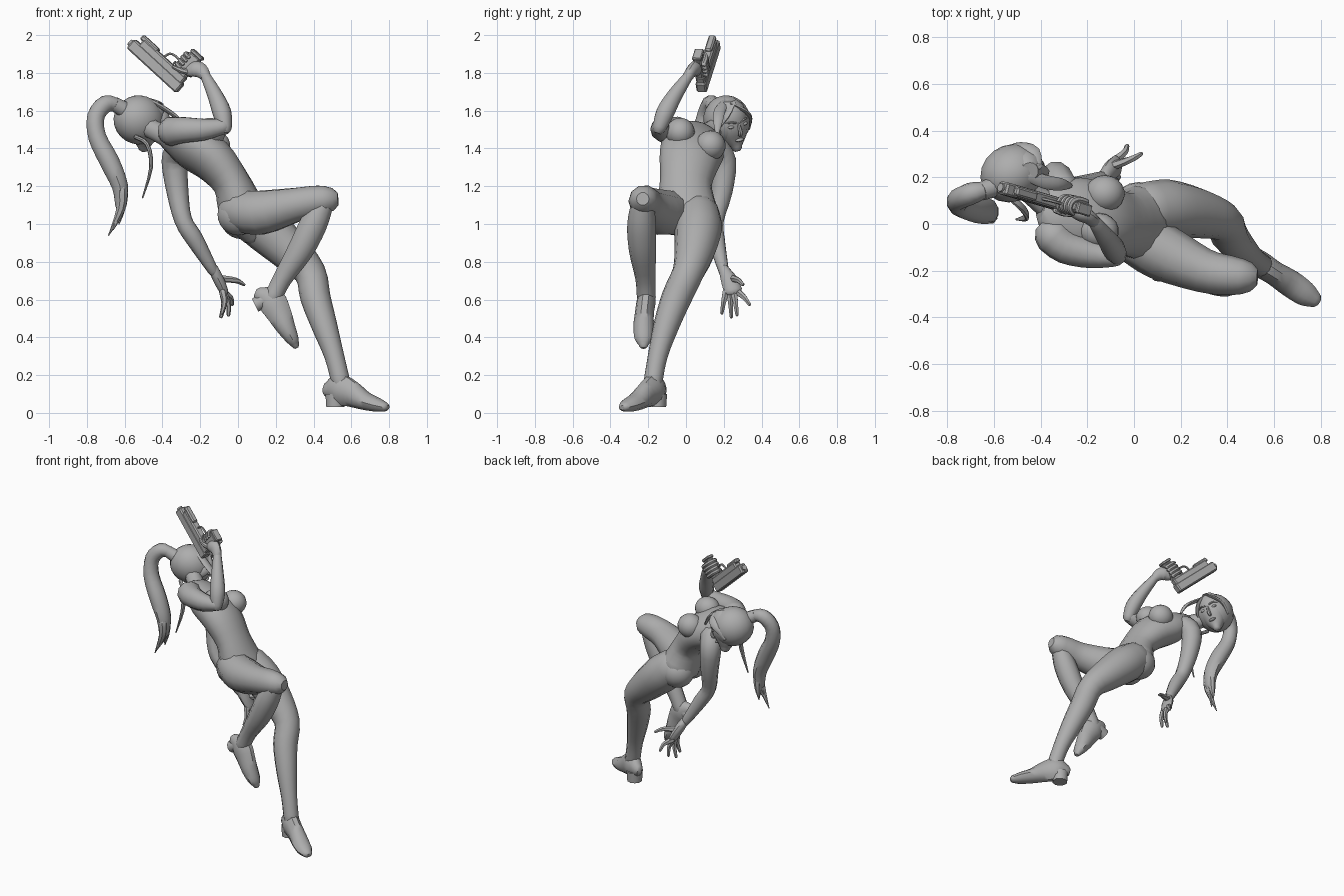
import bpy, bmesh, math
from mathutils import Vector, Matrix

cube = bpy.data.objects.get("Cube")
if cube:
    bpy.data.objects.remove(cube)

clay = bpy.data.materials.new("clay_grey")
clay.use_nodes = True
GREY = (0.42, 0.42, 0.42, 1)
clay.diffuse_color = GREY
clay.node_tree.nodes["Principled BSDF"].inputs["Base Color"].default_value = GREY


def finish(name, bm, matrix=None, angle=40):
    """Turn a bmesh into a shaded object."""
    if matrix:
        bmesh.ops.transform(bm, matrix=matrix, verts=bm.verts)
    bmesh.ops.recalc_face_normals(bm, faces=bm.faces)
    mesh = bpy.data.meshes.new(name)
    bm.to_mesh(mesh)
    bm.free()
    obj = bpy.data.objects.new(name, mesh)
    bpy.context.collection.objects.link(obj)
    mesh.materials.append(clay)
    bpy.ops.object.select_all(action="DESELECT")
    obj.select_set(True)
    bpy.context.view_layer.objects.active = obj
    bpy.ops.object.shade_smooth_by_angle(angle=math.radians(angle))
    return obj


def spline(a, b, c, d, t):
    """Catmull-Rom blend between b and c."""
    return [0.5 * (2*q + (r - p)*t + (2*p - 5*q + 4*r - s)*t*t + (3*q - p - 3*r + s)*t**3)
            for p, q, r, s in zip(a, b, c, d)]


def loft(name, stations, side=(0, 1, 0), sides=10, steps=3, matrix=None, dome=True):
    """Skin ellipses (x, y, z, half width, half depth) along a smooth path."""
    pts = [tuple(s) if len(s) == 5 else (*s, s[3]) for s in stations]
    ext = [pts[0]] + pts + [pts[-1]]
    path = [spline(*ext[i:i + 4], k / steps) for i in range(len(pts) - 1) for k in range(steps)]
    path.append(list(pts[-1]))
    centres = [Vector(p[:3]) for p in path]
    rings = []
    for i, p in enumerate(path):
        t = (centres[min(i + 1, len(path) - 1)] - centres[max(i - 1, 0)]).normalized()
        rings.append((centres[i], t, p[3], p[4]))
    if dome:
        for end, sign in ((0, -1), (-1, 1)):
            c, t, w, d = rings[end]
            r = min(w, d) * sign
            caps = [(c + t*r*0.5, t, w*0.82, d*0.82), (c + t*r*0.85, t, w*0.45, d*0.45)]
            rings = caps[::-1] + rings if end == 0 else rings + caps
    bm = bmesh.new()
    loops = []
    for c, t, w, d in rings:
        u = Vector(side)
        u = (u - t * u.dot(t)).normalized()
        v = t.cross(u)
        loops.append([bm.verts.new(c + u*w*math.cos(a) + v*d*math.sin(a))
                      for a in (math.tau * k / sides for k in range(sides))])
    for low, high in zip(loops, loops[1:]):
        for k in range(sides):
            n = (k + 1) % sides
            bm.faces.new((low[k], low[n], high[n], high[k]))
    bm.faces.new(loops[0][::-1])
    bm.faces.new(loops[-1])
    return finish(name, bm, matrix)


def ball(name, centre, scale, matrix=None):
    bm = bmesh.new()
    bmesh.ops.create_uvsphere(bm, u_segments=18, v_segments=12, radius=1)
    bmesh.ops.transform(bm, verts=bm.verts,
                        matrix=Matrix.Translation(centre) @ Matrix.Diagonal((*scale, 1)))
    return finish(name, bm, matrix)


def box(name, centre, size, matrix, bevel=0.008):
    bm = bmesh.new()
    bmesh.ops.create_cube(bm, size=1)
    bmesh.ops.transform(bm, verts=bm.verts,
                        matrix=Matrix.Translation(centre) @ Matrix.Diagonal((*size, 1)))
    bmesh.ops.bevel(bm, geom=bm.edges[:], offset=bevel, segments=1, affect="EDGES")
    return finish(name, bm, matrix, 25)


def frame(origin, x_dir, z_dir):
    """Local axes from a leading x direction and an approximate z direction."""
    x = Vector(x_dir).normalized()
    z = Vector(z_dir)
    z = (z - x * z.dot(x)).normalized()
    m = Matrix((x, z.cross(x), z)).transposed().to_4x4()
    m.translation = Vector(origin)
    return m


# Torso and neck
across = (0.1, 0.92, -0.36)
loft("torso", [(.07, .02, .97, .08, .08), (.03, .01, 1.05, .155, .125), (0, 0, 1.13, .15, .115),
               (-.04, 0, 1.225, .138, .1), (-.135, .018, 1.34, .162, .116), (-.25, .04, 1.41, .168, .112),
               (-.34, .06, 1.46, .135, .085)], across, sides=16)
loft("neck", [(-.33, .06, 1.45, .075), (-.41, .11, 1.48, .055), (-.49, .18, 1.52, .055)])
ball("right_breast", (-.15, -.03, 1.485), (.085, .077, .077))
ball("left_breast", (-.125, .13, 1.415), (.085, .08, .08))
ball("right_buttock", (.0, -.06, 1.05), (.11, .1, .11))
ball("left_buttock", (.02, .07, 1.03), (.115, .11, .11))

# Right arm, raised
loft("right_upper_arm", [(-.35, -.05, 1.49, .08), (-.29, -.1, 1.497, .072),
                         (-.18, -.13, 1.5, .06), (-.08, -.14, 1.515, .043)])
loft("right_forearm", [(-.07, -.14, 1.51, .038), (-.085, -.11, 1.59, .05),
                       (-.12, -.06, 1.68, .042), (-.17, .01, 1.78, .028)], (1, 0, 0))

# Left arm, hanging
loft("left_arm", [(-.31, .15, 1.4, .075), (-.335, .2, 1.33, .07), (-.32, .19, 1.17, .058),
                  (-.29, .155, 1.02, .047), (-.23, .16, .92, .047), (-.13, .2, .75, .028)], (1, 0, 0))
loft("left_palm", [(-.13, .2, .76, .028), (-.1, .23, .7, .045, .03), (-.075, .25, .645, .048, .024)], (0, 1, 0))
fingers = [("thumb", (.03, .3, .68)), ("index_finger", (-.03, .335, .575)),
           ("middle_finger", (-.05, .27, .52)), ("ring_finger", (-.09, .24, .51)),
           ("little_finger", (-.085, .19, .53))]
for i, (label, tip) in enumerate(fingers):
    tip = Vector(tip)
    root = Vector((-.08, .295 - .021 * i, .64)) if i else Vector((-.09, .25, .71))
    middle = root.lerp(tip, 0.55) + Vector((.012, 0, .008))
    loft("left_" + label, [(*root, .02), (*middle, .015), (*tip, .01)], (1, 0, 0), sides=6)

# Right leg, raised and folded
loft("right_thigh", [(.0, -.06, 1.07, .11), (.12, -.12, 1.06, .122), (.3, -.2, 1.1, .095),
                     (.41, -.22, 1.122, .085), (.465, -.225, 1.128, .076)])
loft("right_shin", [(.45, -.23, 1.11, .06), (.4, -.235, 1, .076), (.33, -.23, .86, .072),
                    (.235, -.215, .71, .053), (.185, -.21, .61, .05)])

# Left leg, standing
loft("left_leg", [(.05, .06, 1.05, .12), (.15, .065, .97, .125), (.28, .045, .85, .107),
                  (.382, .01, .74, .084), (.41, -.05, .61, .08), (.458, -.105, .46, .068),
                  (.51, -.15, .3, .052), (.545, -.175, .16, .05)], sides=12)

# Boots
loft("left_boot", [(.485, -.14, .12, .04, .05), (.53, -.165, .125, .056, .085), (.6, -.21, .1, .052, .072),
                   (.67, -.255, .064, .058, .05), (.735, -.3, .043, .053, .038),
                   (.775, -.325, .032, .035, .026)], (.5, .83, 0))
loft("left_heel", [(.515, -.155, .1, .055), (.515, -.155, .03, .05)], dome=False, steps=1)
loft("right_boot", [(.12, -.205, .625, .036, .045), (.175, -.21, .595, .05, .078), (.215, -.22, .53, .05, .07),
                    (.252, -.225, .455, .054, .054), (.288, -.225, .39, .046, .036),
                    (.303, -.225, .36, .026, .022)])
loft("right_heel", [(.15, -.205, .6, .043), (.09, -.205, .57, .04)], dome=False, steps=1)

# Head: local x is its left, y is the way it looks, z is its crown
look, crown = Vector((.83, .47, -.31)).normalized(), Vector((.3, -.1, .9))
head = frame((-.52, .22, 1.55), look.cross(crown), crown)
ball("skull", (0, -.005, 0), (.122, .138, .13), head)
loft("face", [(0, .045, .05, .085, .085), (0, .05, -.02, .088, .085), (0, .058, -.08, .068, .066),
              (0, .075, -.132, .028, .034)], (1, 0, 0), sides=14, matrix=head)
loft("nose", [(0, .128, .01, .008), (0, .142, -.035, .012), (0, .132, -.05, .011)],
     (1, 0, 0), sides=6, matrix=head)
ball("lips", (0, .118, -.082), (.024, .014, .009), head)
for label, s in (("right", -1), ("left", 1)):
    ball(label + "_eye", (s * .038, .118, 0), (.02, .012, .009), head)
    loft(label + "_brow", [(s * .016, .133, .02, .005), (s * .042, .127, .028, .006),
                           (s * .066, .105, .022, .003)], (0, 0, 1), sides=6, matrix=head)
    # Hair sweeping down from the parting
    loft(label + "_fringe", [(0, .07, .11, .03, .012), (s * .055, .1, .066, .034, .013),
                             (s * .093, .07, .01, .028, .012), (s * .095, .045, -.06, .012, .007)],
         (0, 1, 0), sides=8, matrix=head)

# Loose locks
loft("front_lock", [(-.46, .21, 1.65, .024, .012), (-.38, .18, 1.605, .03, .013), (-.31, .17, 1.55, .026, .011),
                    (-.27, .165, 1.48, .01, .006)], sides=8)
loft("right_lock", [(-.54, .12, 1.46, .012), (-.48, .07, 1.42, .018, .012), (-.46, .03, 1.3, .018, .01),
                    (-.505, .02, 1.14, .004)], sides=8)

# Ponytail with a tie and split tips
loft("hair_tie", [(-.61, .155, 1.61, .044), (-.655, .14, 1.635, .04)], dome=False, steps=1)
loft("ponytail", [(-.64, .145, 1.63, .036), (-.7, .13, 1.635, .048), (-.752, .105, 1.57, .048),
                  (-.745, .085, 1.46, .055, .05), (-.68, .065, 1.33, .06, .055),
                  (-.625, .055, 1.2, .055, .045), (-.62, .05, 1.1, .038, .032)])
for i, tip in enumerate([(-.685, .04, .94), (-.66, .02, .97), (-.63, .075, 1)]):
    loft(f"ponytail_tip_{i + 1}", [(-.615, .03 + .02 * i, 1.18, .03), (-.62, .03 + .02 * i, 1.08, .024),
                                   (*tip, .003)], sides=7)

# Pistol: local x runs to the muzzle, z runs down the grip
gun = frame((-.425, .115, 1.848), (-.72, .21, .66), (.77, -.17, .6))
box("pistol_slide", (0, 0, -.016), (.36, .056, .064), gun)
box("pistol_frame", (-.015, 0, .027), (.31, .05, .05), gun)
box("pistol_under_rail", (.1, 0, .05), (.12, .04, .03), gun)
box("pistol_grip", (-.13, 0, .1), (.075, .046, .15), gun, .012)
box("pistol_magazine_base", (-.13, 0, .178), (.08, .05, .02), gun, .005)
box("pistol_trigger", (-.065, 0, .055), (.01, .01, .04), gun, .003)
loft("pistol_trigger_guard", [(-.1, 0, .09, .007), (-.055, 0, .095, .007), (-.015, 0, .085, .007),
                              (0, 0, .045, .007)], sides=6, matrix=gun)
loft("pistol_muzzle", [(.17, 0, -.016, .018), (.192, 0, -.016, .018)], matrix=gun, dome=False, steps=1)

# Right hand wrapped round the grip
loft("right_palm", [(-.17, .01, 1.78, .028), (-.195, .03, 1.81, .04, .03), (-.225, .045, 1.82, .045, .034),
                    (-.255, .055, 1.81, .034, .028)], (1, 0, 1))
for i, label in enumerate(("index", "middle", "ring", "little")):
    z = .07 + .024 * i
    loft(f"right_{label}_finger", [(-.165, -.034, z, .015), (-.115, -.034, z, .015), (-.084, -.016, z, .014),
                                   (-.084, .014, z, .013), (-.11, .03, z, .01)],
         (0, 0, 1), sides=7, matrix=gun)
loft("right_thumb", [(-.17, .02, .09, .018), (-.13, .034, .065, .015), (-.085, .034, .05, .01)],
     (0, 0, 1), sides=7, matrix=gun)
